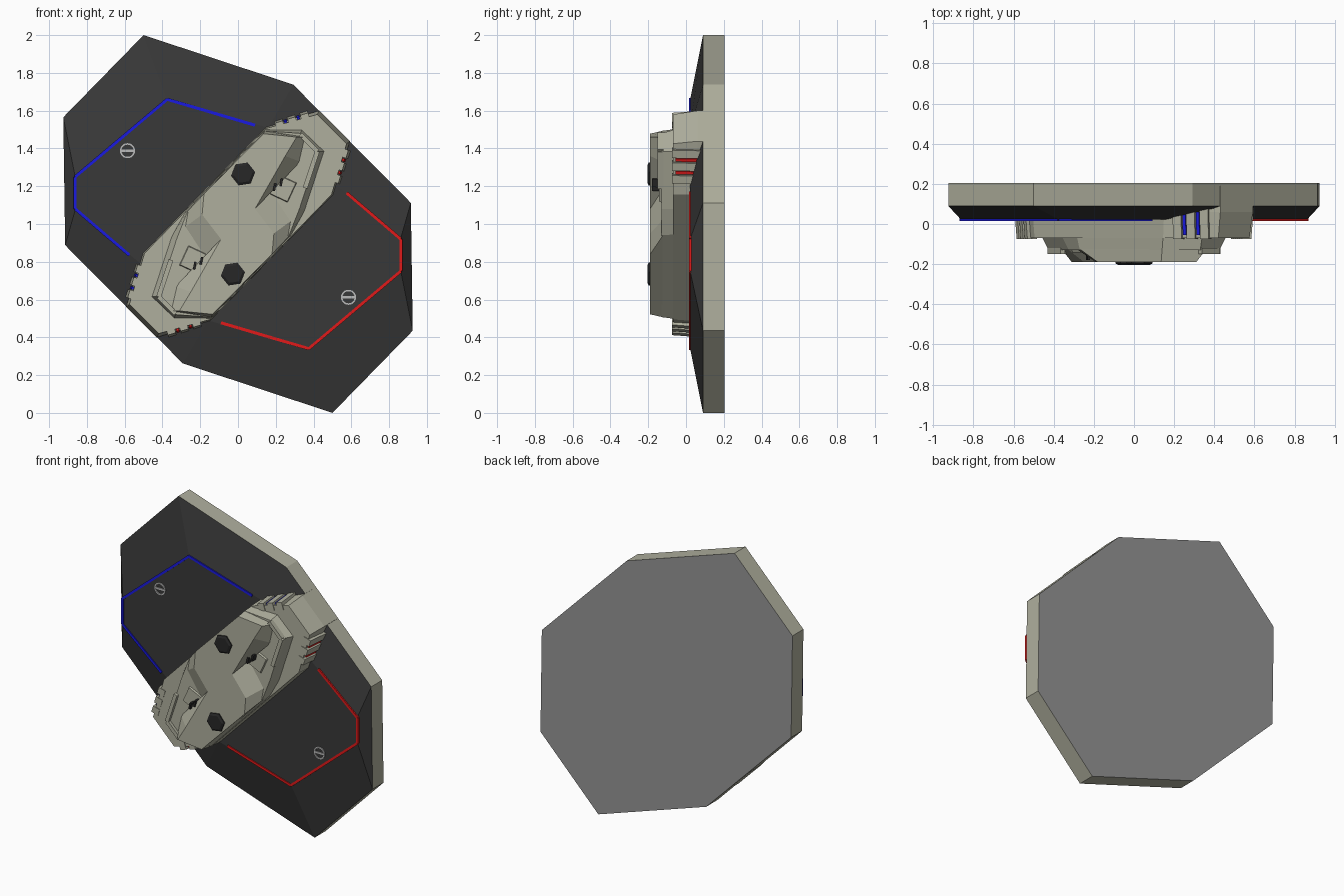
import bpy, bmesh, math
from mathutils import Vector, Matrix

if "Cube" in bpy.data.objects:
    bpy.data.objects.remove(bpy.data.objects["Cube"])


def mat(name, r, g, b):
    m = bpy.data.materials.new(name)
    m.diffuse_color = (r, g, b, 1)
    m.use_nodes = True
    m.node_tree.nodes["Principled BSDF"].inputs["Base Color"].default_value = m.diffuse_color
    return m


BEIGE = mat("beige", 0.43, 0.43, 0.34)
DARK = mat("charcoal", 0.04, 0.04, 0.04)
BLACK = mat("black", 0.02, 0.02, 0.02)
GREY = mat("back_grey", 0.3, 0.3, 0.3)
LIGHT = mat("light_grey", 0.5, 0.5, 0.5)
BLUE = mat("blue", 0.01, 0.01, 0.75)
RED = mat("red", 0.75, 0.01, 0.01)


def turn(p):
    # half-turn about the centre of the front view
    return (-p[0], 2 - p[1])


def full(half):
    return list(half) + [turn(p) for p in half]


def finish(name, bm, mats):
    bmesh.ops.recalc_face_normals(bm, faces=bm.faces)
    me = bpy.data.meshes.new(name)
    bm.to_mesh(me)
    bm.free()
    for m in mats:
        me.materials.append(m)
    ob = bpy.data.objects.new(name, me)
    bpy.context.collection.objects.link(ob)
    return ob


def loft(name, rings, mats, band=None, back=0, front=0):
    # rings: (y, outline in x/z), from back to front
    bm = bmesh.new()
    vs = [[bm.verts.new((x, y, z)) for x, z in pts] for y, pts in rings]
    n = len(vs[0])
    bm.faces.new(vs[0]).material_index = back
    bm.faces.new(vs[-1]).material_index = front
    for k, (a, b) in enumerate(zip(vs, vs[1:])):
        for i in range(n):
            j = (i + 1) % n
            bm.faces.new((a[i], a[j], b[j], b[i])).material_index = band[k] if band else 0
    return finish(name, bm, mats)


def bar(name, a, b, width, y0, y1, m, taper=(0, 0)):
    # straight bar between two front-view points; taper shifts its front end
    a, b = Vector(a), Vector(b)
    d = (b - a).normalized()
    s = Vector((-d.y, d.x)) * width / 2
    pts = [a - s, b - s, b + s, a + s]
    t = Vector(taper)
    return loft(name, [(y0, pts), (y1, [p + t for p in pts])], [m])


def ngon(c, r, n, phase=0):
    return [(c[0] + r * math.cos(phase + 2 * math.pi * i / n),
             c[1] + r * math.sin(phase + 2 * math.pi * i / n)) for i in range(n)]


# octagonal plate with sloped dark front
outer = full([(-0.5, 2.0), (0.292, 1.738), (0.915, 1.112), (0.925, 0.435)])
inner = full([(-0.375, 1.66), (0.16, 1.51), (0.86, 0.92), (0.862, 0.75)])
loft("plate", [(0.205, outer), (0.09, outer), (0.022, inner)],
     [BEIGE, DARK, GREY], band=[0, 1], back=2, front=1)

# diagonal centre strip
strip = full([(0.15, 1.515), (0.43, 1.60), (0.592, 1.438), (0.505, 1.155)])
strip_front = full([(0.145, 1.505), (0.42, 1.58), (0.575, 1.425), (0.495, 1.155)])
loft("centre_strip", [(0.19, strip), (0.06, strip), (-0.07, strip_front)], [BEIGE])

# lower raised panel
low_back = full([(0.145, 1.502), (0.34, 1.50), (0.46, 1.385), (0.36, 1.08), (0.285, 0.945)])
low_front = full([(0.14, 1.493), (0.33, 1.48), (0.425, 1.385), (0.325, 1.08), (0.27, 0.94)])
loft("lower_panel", [(-0.06, low_back), (-0.13, low_front)], [BEIGE])

# upper raised panel with ramps down to the wells
up_back = full([(0.14, 1.493), (0.36, 1.46), (0.33, 1.33), (0.18, 1.18), (0.285, 1.02), (0.27, 0.935)])
up_front = full([(0.135, 1.478), (0.31, 1.46), (0.25, 1.36), (0.09, 1.08), (0.19, 0.95), (0.18, 0.84)])
loft("upper_panel", [(-0.125, up_back), (-0.19, up_front)], [BEIGE])

for side, col, tag in ((lambda p: p, BLUE, "upper"), (turn, RED, "lower")):
    # coloured outline on the dark face
    path = [(0.09, 1.523), (-0.375, 1.66), (-0.862, 1.25), (-0.862, 1.08), (-0.575, 0.835)]
    for i in range(4):
        bar(f"{tag}_outline_{i + 1}", side(path[i]), side(path[i + 1]), 0.016, 0.03, 0.016, col)

    # slotted screw head: ring and slot
    c = side((-0.585, 1.388))
    bm = bmesh.new()
    ro, ri = ngon(c, 0.04, 24), ngon(c, 0.032, 24)
    rows = [[bm.verts.new((x, y, z)) for x, z in r]
            for y, r in ((0.03, ro), (0.016, ro), (0.016, ri), (0.03, ri))]
    for k in range(4):
        a, b = rows[k], rows[(k + 1) % 4]
        for i in range(24):
            j = (i + 1) % 24
            bm.faces.new((a[i], a[j], b[j], b[i]))
    finish(f"{tag}_screw_ring", bm, [LIGHT])
    bar(f"{tag}_screw_slot", (c[0] - 0.035, c[1]), (c[0] + 0.035, c[1]), 0.012, 0.03, 0.016, LIGHT)

    # hexagonal bolt
    c = side((0.027, 1.265))
    loft(f"{tag}_bolt", [(-0.18, ngon(c, 0.065, 6, 0.15)), (-0.197, ngon(c, 0.065, 6, 0.15)),
                         (-0.205, ngon(c, 0.05, 6, 0.15))], [BLACK])

    # socket pad and dark clips in the well
    c = side((0.235, 1.19))
    loft(f"{tag}_socket_pad", [(-0.12, ngon(c, 0.085, 4, 0.35)), (-0.142, ngon(c, 0.075, 4, 0.35))], [BEIGE])
    for i, (x, z) in enumerate(((0.19, 1.20), (0.225, 1.225))):
        bar(f"{tag}_clip_{i + 1}", side((x, z - 0.025)), side((x + 0.008, z + 0.015)),
            0.012, -0.12, -0.18, BLACK)

    # rim around the end of the well
    rim = [(0.33, 1.475), (0.42, 1.385), (0.355, 1.19)]
    for i in range(2):
        bar(f"{tag}_rim_{i + 1}", side(rim[i]), side(rim[i + 1]), 0.025, -0.12, -0.15, BEIGE)

# ridges and coloured stripes on the four slanted strip edges
edges = [((0.17, 1.518), (0.41, 1.592), BLUE), ((0.585, 1.42), (0.512, 1.18), RED)]
edges += [(turn(a), turn(b), RED if c is BLUE else BLUE) for a, b, c in edges]
for e, (a, b, col) in enumerate(edges):
    a, b = Vector(a), Vector(b)
    d = (b - a).normalized()
    out = Vector((-d.y, d.x))
    for i, t in enumerate((0.2, 0.48, 0.76)):
        p = a.lerp(b, t)
        bar(f"edge_{e + 1}_ridge_{i + 1}", p - out * 0.03, p + out * 0.02, 0.044,
            0.08, -0.074, BEIGE, -out * 0.012)
    for i, t in enumerate((0.34, 0.62)):
        p = a.lerp(b, t)
        bar(f"edge_{e + 1}_stripe_{i + 1}", p - out * 0.01, p + out * 0.010, 0.016,
            0.06, -0.055, BLUE if e in (0, 3) else RED, -out * 0.008)
